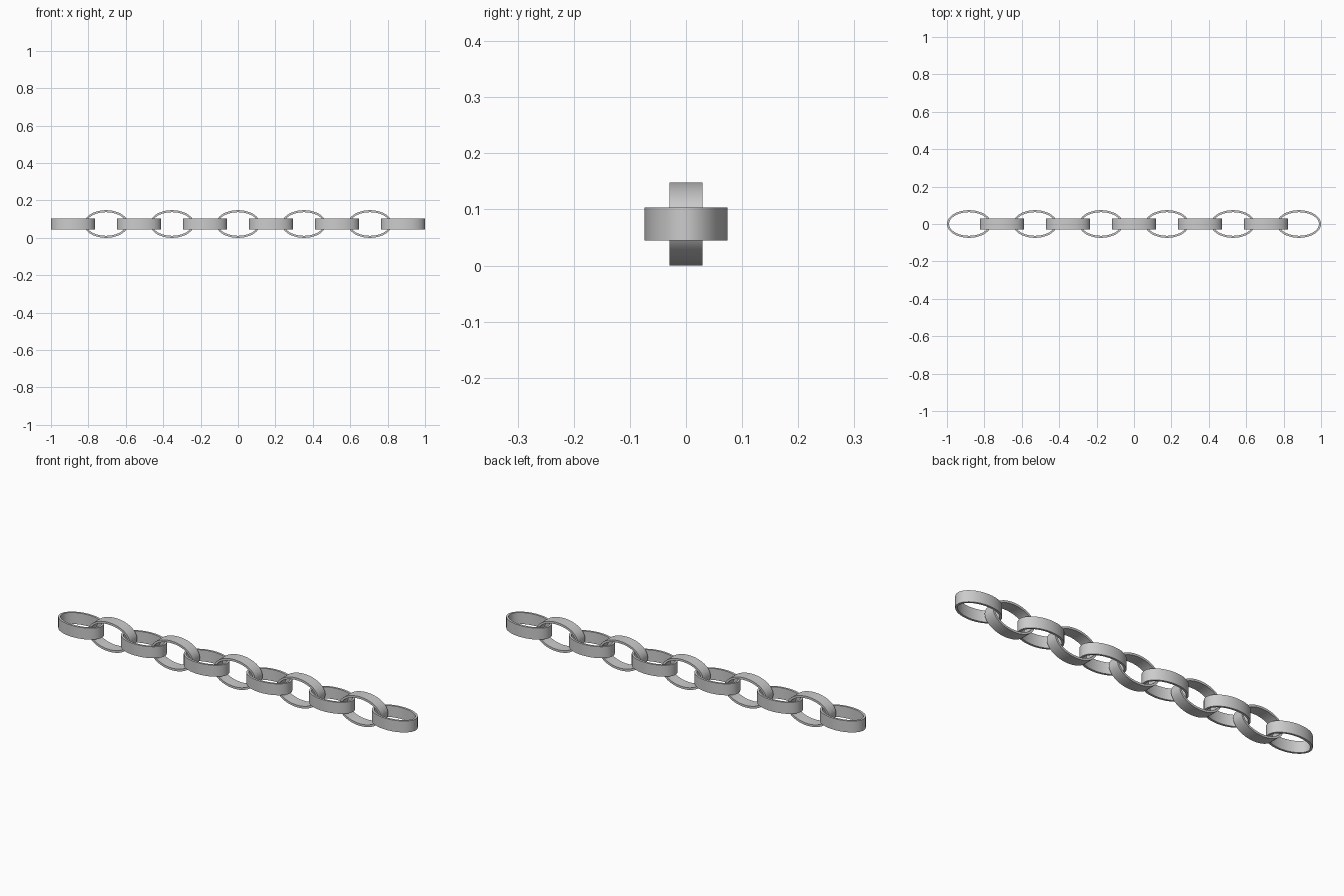
import bpy, bmesh, math

if "Cube" in bpy.data.objects:
    bpy.data.objects.remove(bpy.data.objects["Cube"])

LENGTH, HEIGHT, BAND, WALL = 0.236, 0.148, 0.058, 0.011
PITCH, COUNT, SEGS = 0.1764, 11, 48


def make_link(name, x, upright):
    # Oval band with a rectangular cross-section
    bm = bmesh.new()
    section = [(0, -1), (0, 1), (WALL, 1), (WALL, -1)]
    rings = []
    for i in range(SEGS):
        t = 2 * math.pi * i / SEGS
        c, s = math.cos(t), math.sin(t)
        rings.append([bm.verts.new(((LENGTH / 2 - inset) * c,
                                    (HEIGHT / 2 - inset) * s,
                                    side * BAND / 2)) for inset, side in section])
    for i in range(SEGS):
        a, b = rings[i], rings[(i + 1) % SEGS]
        for k in range(4):
            n = (k + 1) % 4
            bm.faces.new((a[k], b[k], b[n], a[n]))
    bmesh.ops.recalc_face_normals(bm, faces=bm.faces)
    mesh = bpy.data.meshes.new(name)
    bm.to_mesh(mesh)
    bm.free()
    obj = bpy.data.objects.new(name, mesh)
    bpy.context.collection.objects.link(obj)
    obj.location = (x, 0, HEIGHT / 2)
    obj.rotation_euler.x = math.pi / 2 if upright else 0
    bpy.ops.object.select_all(action='DESELECT')
    obj.select_set(True)
    bpy.context.view_layer.objects.active = obj
    bpy.ops.object.shade_smooth_by_angle(angle=math.radians(35))


# Alternating flat and upright links along x
for i in range(COUNT):
    upright = i % 2 == 1
    make_link(f"{'upright' if upright else 'flat'}_link_{i + 1}",
              (i - (COUNT - 1) / 2) * PITCH, upright)
